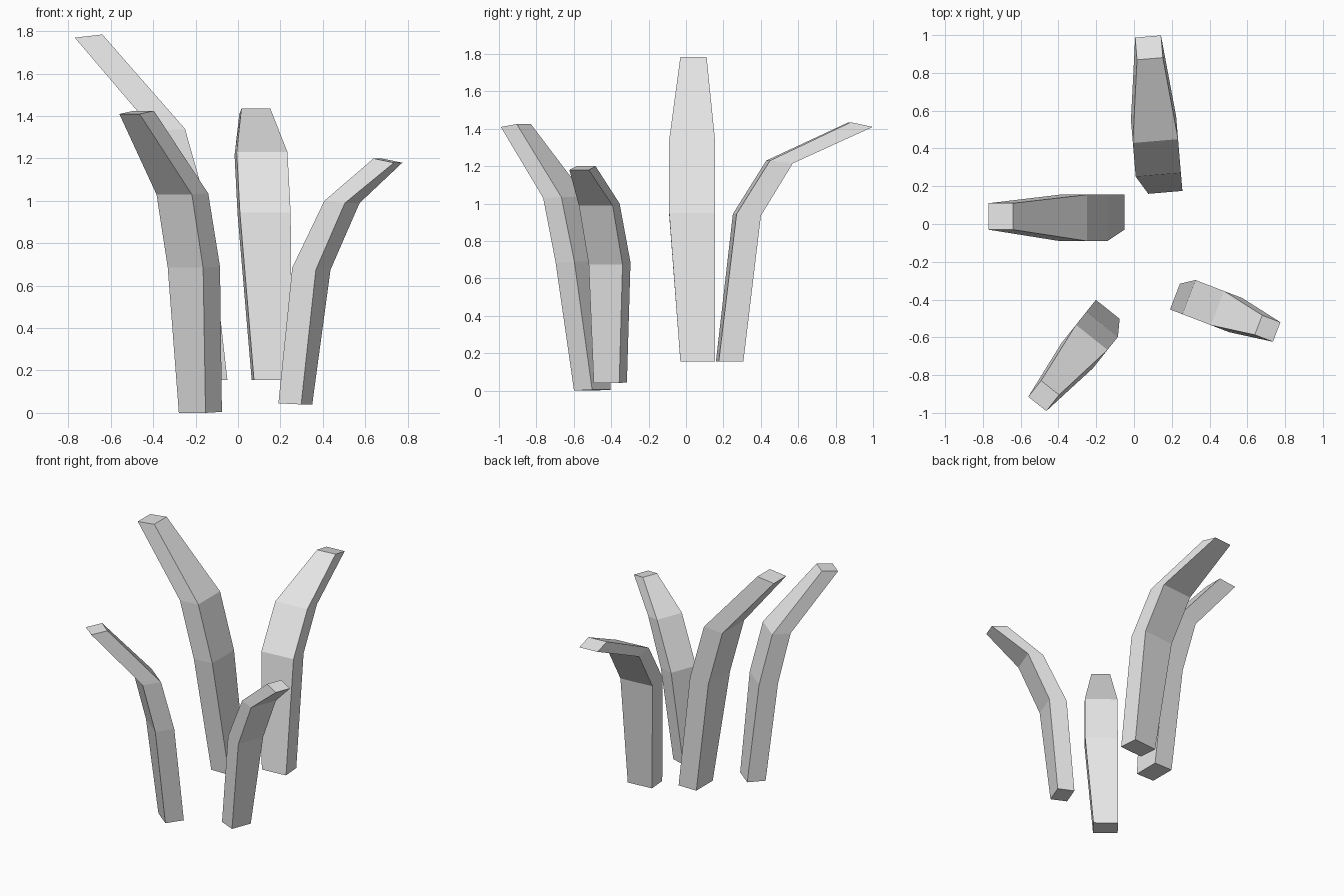
import bpy
import bmesh
import math
from mathutils import Matrix

cube = bpy.data.objects.get("Cube")
if cube:
    bpy.data.objects.remove(cube, do_unlink=True)

grey = bpy.data.materials.new("light_grey")
grey.use_nodes = True
colour = (0.8, 0.8, 0.8, 1.0)
grey.diffuse_color = colour
grey.node_tree.nodes["Principled BSDF"].inputs["Base Color"].default_value = colour

# Sideways extent of each cross-section, before scaling: foot, lower bend, upper bend, tip
SPANS = [(0, 0.185), (0, 0.245), (0, 0.245), (0.045, 0.185)]


def make_blade(name, angle, side, scale, inner, outer):
    """Bent four-sided blade; inner and outer are (distance, height) profiles."""
    bm = bmesh.new()
    rings = []
    for (low, high), (ri, zi), (ro, zo) in zip(SPANS, inner, outer):
        a, b = side + low * scale, side + high * scale
        corners = [(ri, a, zi), (ro, a, zo), (ro, b, zo), (ri, b, zi)]
        rings.append([bm.verts.new(c) for c in corners])
    for lower, upper in zip(rings, rings[1:]):
        for i in range(4):
            j = (i + 1) % 4
            bm.faces.new((lower[i], lower[j], upper[j], upper[i]))
    bm.faces.new(rings[0][::-1])
    bm.faces.new(rings[-1])
    bm.transform(Matrix.Rotation(math.radians(angle), 4, "Z"))
    bmesh.ops.recalc_face_normals(bm, faces=bm.faces)
    mesh = bpy.data.meshes.new(name)
    bm.to_mesh(mesh)
    bm.free()
    mesh.materials.append(grey)
    obj = bpy.data.objects.new(name, mesh)
    bpy.context.collection.objects.link(obj)


# Tall blade leaning to the right side
make_blade("right_blade", 180, -0.155, 1.0,
           [(0.05, 0.155), (0.14, 0.95), (0.25, 1.34), (0.64, 1.785)],
           [(0.19, 0.155), (0.285, 0.94), (0.395, 1.33), (0.77, 1.77)])

# Blade leaning to the back
make_blade("back_blade", 94.8, -0.27, 0.98,
           [(0.153, 0.155), (0.249, 0.945), (0.428, 1.23), (0.865, 1.435)],
           [(0.285, 0.155), (0.379, 0.935), (0.55, 1.215), (0.983, 1.41)])

# Short blade leaning to the left side
make_blade("left_blade", -21, -0.354, 0.79,
           [(0.34, 0.045), (0.41, 0.685), (0.572, 1.0), (0.807, 1.2)],
           [(0.455, 0.04), (0.529, 0.675), (0.676, 0.99), (0.91, 1.18)])

# Blade leaning to the front
make_blade("front_blade", 231.5, 0.092, 0.87,
           [(0.44, 0.005), (0.52, 0.69), (0.609, 1.035), (0.955, 1.425)],
           [(0.564, 0.0), (0.648, 0.685), (0.733, 1.03), (1.064, 1.41)])
